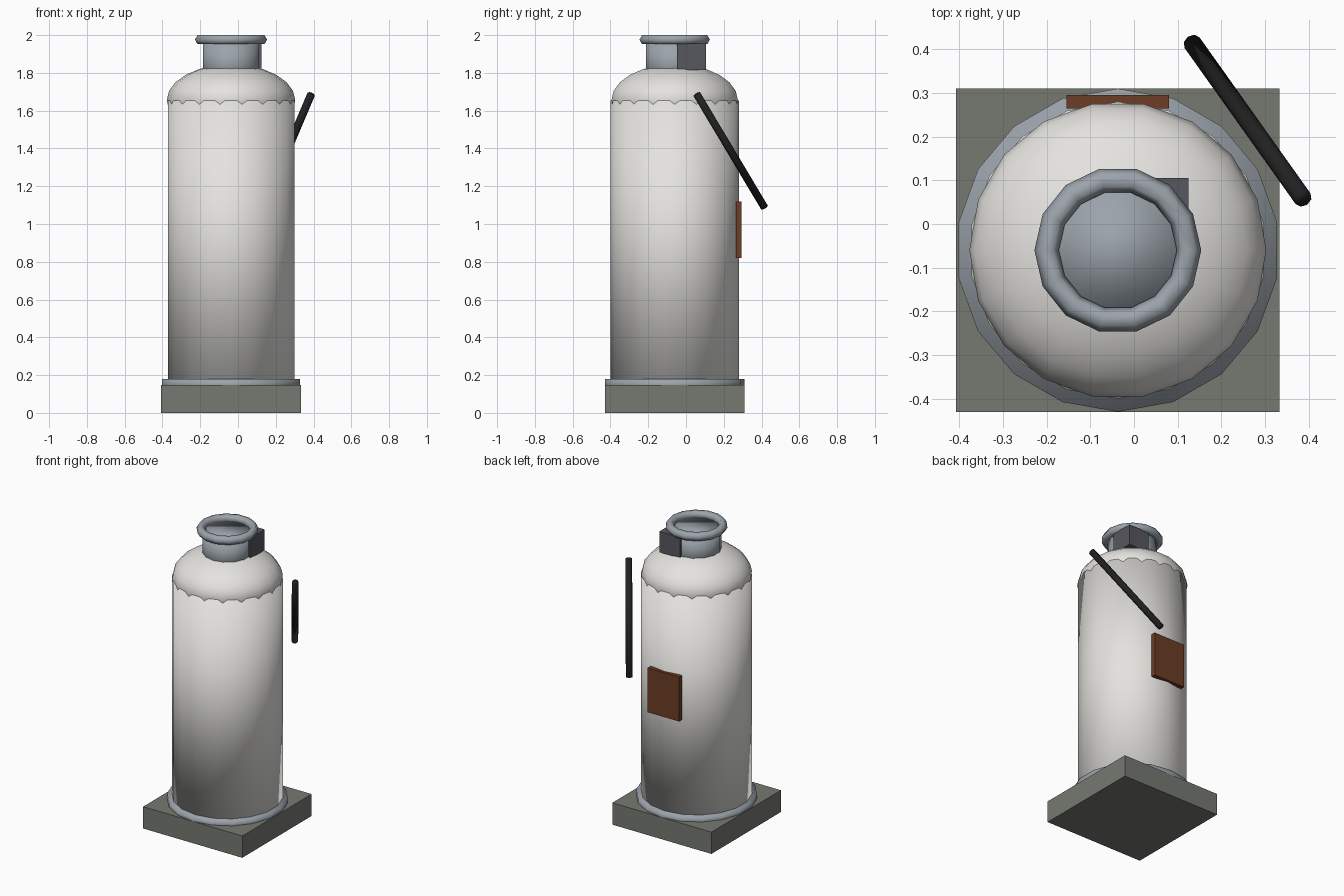
import bpy
from mathutils import Vector

cube = bpy.data.objects.get("Cube")
if cube:
    bpy.data.objects.remove(cube, do_unlink=True)

CX, CY = -0.037, -0.06   # shared axis of the tank parts


def material(name, r, g, b):
    m = bpy.data.materials.new(name)
    m.use_nodes = True
    m.diffuse_color = (r, g, b, 1)
    m.node_tree.nodes["Principled BSDF"].inputs["Base Color"].default_value = (r, g, b, 1)
    return m


stone = material("grey_green", 0.18, 0.19, 0.165)
enamel = material("off_white", 0.78, 0.77, 0.74)
steel = material("blue_grey_steel", 0.33, 0.37, 0.41)
dark_metal = material("dark_grey", 0.095, 0.095, 0.115)
rubber = material("black_rubber", 0.015, 0.015, 0.015)
brown = material("brown", 0.15, 0.048, 0.018)


def finish(name, mat, smooth=False):
    ob = bpy.context.object
    ob.name = name
    ob.data.materials.clear()
    ob.data.materials.append(mat)
    if smooth:
        bpy.ops.object.shade_smooth()
    return ob


def box(name, mat, low, high):
    low, high = Vector(low), Vector(high)
    bpy.ops.mesh.primitive_cube_add(size=1, location=(low + high) / 2)
    ob = finish(name, mat)
    ob.scale = high - low
    return ob


def drum(name, mat, radius, z0, z1, sides):
    bpy.ops.mesh.primitive_cylinder_add(vertices=sides, radius=radius, depth=z1 - z0,
                                        location=(CX, CY, (z0 + z1) / 2))
    return finish(name, mat, smooth=True)


# Square plinth and foot ring
box("base_block", stone, (-0.407, -0.43, 0), (0.333, 0.31, 0.147))
drum("foot_ring", steel, 0.37, 0.12, 0.18, 18)

# Tank body with a flattened dome shoulder
drum("tank_body", enamel, 0.34, 0.14, 1.655, 18)
bpy.ops.mesh.primitive_uv_sphere_add(segments=18, ring_count=12, radius=0.34,
                                     location=(CX, CY, 1.655), rotation=(0, 0, 0.17453))
shoulder = finish("tank_shoulder", enamel, smooth=True)
shoulder.scale.z = 0.56

# Neck, rolled rim and side valve block
drum("neck", steel, 0.153, 1.74, 1.965, 14)
bpy.ops.mesh.primitive_torus_add(major_segments=14, minor_segments=6, major_radius=0.163,
                                 minor_radius=0.028, location=(CX, CY, 1.976))
finish("neck_rim", steel, smooth=True)
box("valve_block", dark_metal, (-0.03, -0.048, 1.815), (0.125, 0.105, 1.955))

# Slanted hose beside the tank
top, bottom = Vector((0.387, 0.058, 1.686)), Vector((0.133, 0.415, 1.088))
axis = top - bottom
bpy.ops.mesh.primitive_cylinder_add(vertices=8, radius=0.021, depth=axis.length,
                                    location=(top + bottom) / 2)
hose = finish("hose", rubber, smooth=True)
hose.rotation_euler = axis.to_track_quat("Z", "Y").to_euler()

# Plate on the back of the tank
box("back_plate", brown, (-0.155, 0.265, 0.82), (0.08, 0.295, 1.12))
